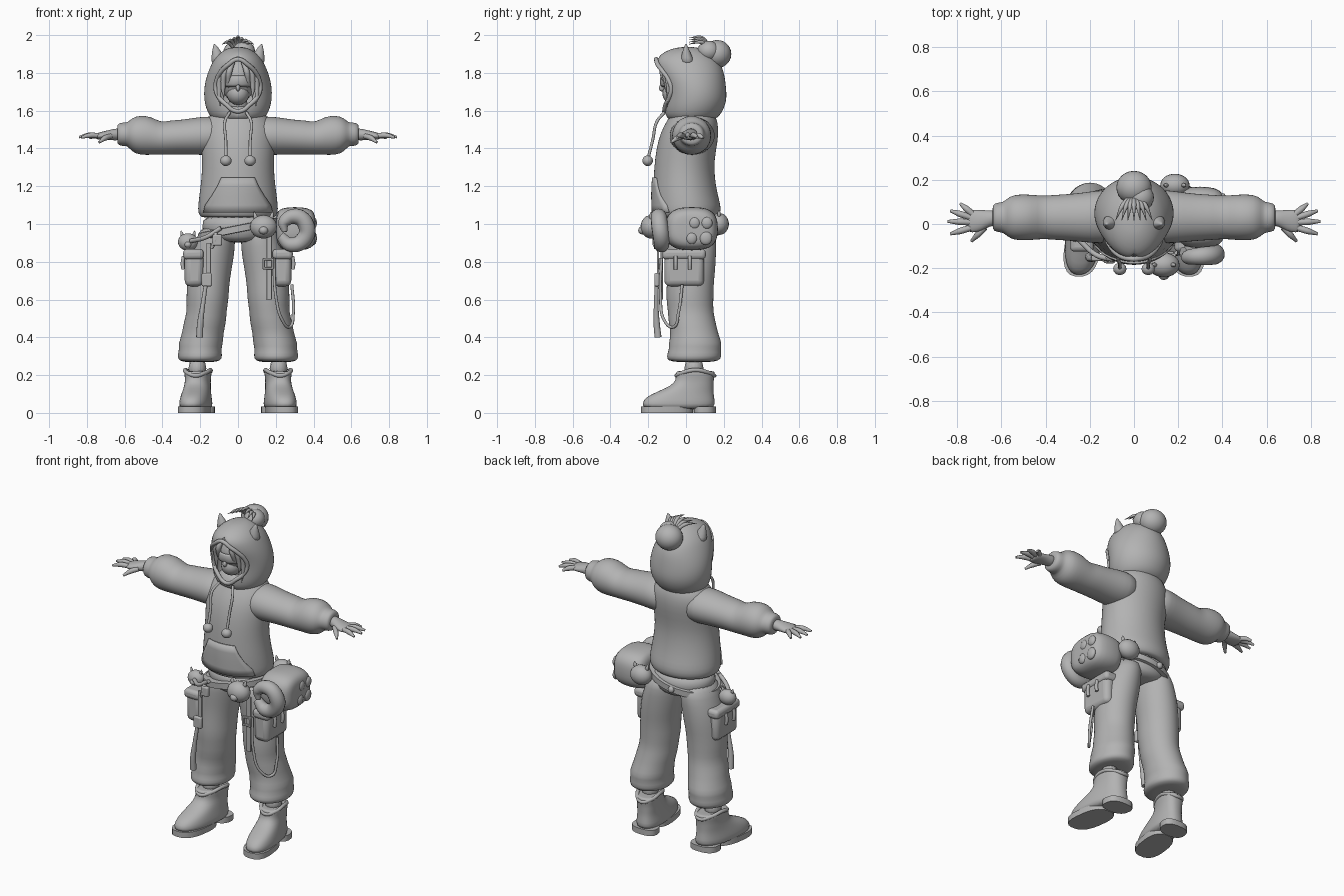
import bpy, bmesh, math
from mathutils import Vector

GREY = bpy.data.materials.new("plain_grey")
GREY.diffuse_color = (0.45, 0.45, 0.45, 1)


def finish(name, me, subsurf=0, solid=0.0, bevel=0.0, angle=60):
    ob = bpy.data.objects.new(name, me)
    bpy.context.scene.collection.objects.link(ob)
    me.materials.clear()
    me.materials.append(GREY)
    for p in me.polygons:
        p.use_smooth = True
    if not subsurf:
        me.set_sharp_from_angle(angle=math.radians(angle))
    if solid:
        m = ob.modifiers.new("thickness", 'SOLIDIFY')
        m.thickness, m.offset = solid, -1
    if bevel:
        m = ob.modifiers.new("round", 'BEVEL')
        m.width, m.segments = bevel, 3
    if subsurf:
        m = ob.modifiers.new("smooth", 'SUBSURF')
        m.levels = m.render_levels = subsurf
    return ob


def from_bm(bm, name, **kw):
    bmesh.ops.recalc_face_normals(bm, faces=bm.faces)
    me = bpy.data.meshes.new(name)
    bm.to_mesh(me)
    bm.free()
    return finish(name, me, **kw)


def bridge(bm, rings, closed=True):
    for a, b in zip(rings, rings[1:]):
        n = len(a)
        for i in range(n if closed else n - 1):
            j = (i + 1) % n
            bm.faces.new((a[i], a[j], b[j], b[i]))


def loft(name, secs, axis='Z', n=20, p=2.0, warp=None, subsurf=1):
    """Skin through ellipses: (centre x, y, z, radius a, radius b)."""
    bm, rings = bmesh.new(), []
    for x, y, z, ra, rb in secs:
        ring = []
        for i in range(n):
            t = math.tau * (i + .5) / n
            c, s = math.cos(t), math.sin(t)
            u = ra * math.copysign(abs(c) ** (2 / p), c)
            v = rb * math.copysign(abs(s) ** (2 / p), s)
            q = Vector((x + u, y + v, z) if axis == 'Z' else (x, y + u, z + v))
            ring.append(bm.verts.new(warp(q) if warp else q))
        rings.append(ring)
    bridge(bm, rings)
    bm.faces.new(rings[0])
    bm.faces.new(rings[-1])
    return from_bm(bm, name, subsurf=subsurf)


def ball(name, c, r, seg=20):
    bm = bmesh.new()
    bmesh.ops.create_uvsphere(bm, u_segments=seg, v_segments=seg // 2 + 2, radius=1)
    for v in bm.verts:
        v.co = Vector(c) + Vector([a * b for a, b in zip(v.co, r)])
    return from_bm(bm, name, angle=180)


def box(name, c, size, bevel=.01):
    bm = bmesh.new()
    bmesh.ops.create_cube(bm, size=1)
    for v in bm.verts:
        v.co = Vector(c) + Vector([a * b for a, b in zip(v.co, size)])
    return from_bm(bm, name, bevel=bevel, angle=40)


def tube(name, pts, r, radii=None, cyclic=False, res=3):
    cu = bpy.data.curves.new(name, 'CURVE')
    cu.dimensions, cu.bevel_depth, cu.bevel_resolution = '3D', r, res
    cu.use_fill_caps, cu.resolution_u = True, 6
    sp = cu.splines.new('BEZIER')
    sp.bezier_points.add(len(pts) - 1)
    for i, (b, q) in enumerate(zip(sp.bezier_points, pts)):
        b.co, b.radius = q, radii[i] if radii else 1
        b.handle_left_type = b.handle_right_type = 'AUTO'
    sp.use_cyclic_u = cyclic
    tmp = bpy.data.objects.new("tmp", cu)
    me = bpy.data.meshes.new_from_object(tmp)
    bpy.data.objects.remove(tmp)
    return finish(name, me)


# Hoodie body
TORSO = [(0, .005, 1.04, .17, .14), (0, .005, 1.03, .195, .165), (0, .005, 1.06, .214, .18),
         (0, .005, 1.10, .212, .18), (0, -.005, 1.16, .205, .172), (0, -.01, 1.25, .193, .162),
         (0, -.008, 1.34, .19, .158), (0, .01, 1.44, .2, .16), (0, .025, 1.51, .195, .148),
         (0, .035, 1.56, .165, .128), (0, .035, 1.60, .12, .105), (0, .035, 1.63, .1, .09)]
loft("hoodie_body", TORSO, n=28)


def torso_front(x, z):
    for a, b in zip(TORSO[1:], TORSO[2:]):
        if a[2] <= z <= b[2]:
            t = (z - a[2]) / (b[2] - a[2])
            cy, rx, ry = [a[k] + (b[k] - a[k]) * t for k in (1, 3, 4)]
            return cy - ry * math.sqrt(max(0, 1 - (x / rx) ** 2))


# Front pocket
bm, rows = bmesh.new(), []
for z, w in ((1.06, .185), (1.10, .175), (1.15, .14), (1.20, .11), (1.245, .09)):
    rows.append([bm.verts.new((w * k / 6, torso_front(w * k / 6, z) - .008, z)) for k in range(-6, 7)])
bridge(bm, rows, False)
from_bm(bm, "front_pocket", solid=.012)

# Hood: rings left open at the face; z, centre y, rx, ry, half width of opening
HOOD = [(1.55, .03, .13, .12, 0), (1.575, .035, .152, .145, 0), (1.60, .04, .165, .155, .02),
        (1.63, .045, .175, .163, .06), (1.67, .05, .181, .166, .1), (1.72, .047, .18, .166, .118),
        (1.77, .035, .17, .172, .11), (1.81, .022, .157, .177, .088), (1.845, .012, .142, .173, .05),
        (1.87, .005, .128, .163, .012), (1.90, 0, .103, .135, 0), (1.925, .005, .068, .09, 0),
        (1.938, .01, .03, .04, 0)]
bm, rings, rim = bmesh.new(), [], []
for z, cy, rx, ry, w in HOOD:
    f = math.asin(w / rx)
    ring = []
    for k in range(29):
        t = f + (math.tau - 2 * f) * k / 28
        ring.append(bm.verts.new((rx * math.sin(t), cy - ry * math.cos(t), z)))
    rings.append(ring)
    if w:
        rim.append(ring[0].co.copy())
bridge(bm, rings, False)
bm.faces.new(rings[-1][:-1])
bmesh.ops.remove_doubles(bm, verts=bm.verts, dist=.0005)
from_bm(bm, "hood", solid=.015, subsurf=1)
tube("hood_rim", rim + [Vector((-q.x, q.y, q.z)) for q in reversed(rim)], .012, cyclic=True)

# Head, neck, hair and visor
ball("head", (0, -.02, 1.765), (.092, .105, .125), 24)
ball("chin", (0, -.06, 1.69), (.06, .065, .06))
ball("nose", (0, -.128, 1.72), (.012, .016, .018), 10)
loft("neck", [(0, .01, 1.55, .06, .06), (0, .0, 1.72, .05, .05)])
bm, rows = bmesh.new(), []
for z, r in ((1.725, .104), (1.74, .112), (1.775, .112), (1.785, .106)):
    rows.append([bm.verts.new((r * .85 * math.sin(k * .15), -.025 - r * math.cos(k * .15),
                               z + (.012 if k == 0 and z < 1.73 else 0))) for k in range(-8, 9)])
bridge(bm, rows, False)
from_bm(bm, "visor", solid=.01)
for s in (-1, 1):
    ball("visor_hinge", (s * .078, -.1, 1.79), (.016, .016, .016), 12)
    for k, (x, zt) in enumerate(((.05, 1.72), (.075, 1.66), (.095, 1.62))):
        tube("fringe", [(s * .02, -.1, 1.87), (s * x * .9, -.125 + k * .012, 1.81),
                        (s * x * 1.05, -.11 + k * .01, (zt + 1.79) / 2), (s * x, -.1, zt)],
             .016, (.6, 1, .8, .05))
    # Hood ears
    loft("hood_ear", [(s * .095, .01, 1.84, .05, .045), (s * .105, .005, 1.88, .038, .033),
                      (s * .115, 0, 1.92, .022, .018), (s * .125, 0, 1.955, .004, .004)], n=12)
ball("hair_bun", (0, .165, 1.9), (.08, .075, .074), 24)
ball("hair_bun_knot", (.03, .12, 1.915), (.06, .06, .055))
for k in range(-3, 4):
    x = k * .028
    tube("hair_spike", [(x * .2, .12, 1.93), (x * .6, .085, 1.985 - abs(k) * .008),
                        (x, .015, 1.985 - abs(k) * .011)], .012, (1, .9, .08))

for s in (-1, 1):
    # Sleeves and cuffs
    arm = [(.06, .035, 1.465, .12, .1), (.16, .033, 1.468, .122, .104), (.22, .03, 1.465, .114, .1),
           (.3, .03, 1.46, .106, .092), (.36, .03, 1.458, .103, .092), (.41, .03, 1.452, .098, .086),
           (.46, .03, 1.468, .104, .103), (.52, .03, 1.47, .106, .106), (.56, .03, 1.472, .098, .092),
           (.585, .03, 1.475, .074, .062), (.60, .03, 1.475, .069, .064), (.635, .03, 1.475, .064, .06),
           (.64, .03, 1.475, .045, .04)]
    loft("sleeve", [(s * a[0],) + a[1:] for a in arm], 'X')
    # Hands
    palm = [(.61, .028, 1.475, .036, .034), (.655, .026, 1.474, .036, .032), (.69, .015, 1.47, .05, .026),
            (.735, .012, 1.466, .054, .02), (.755, .012, 1.464, .045, .014)]
    loft("palm", [(s * a[0],) + a[1:] for a in palm], 'X', n=14)
    for (x0, y0, z0), (x1, y1, z1) in (((.73, .045, 1.468), (.785, .092, 1.455)),
                                       ((.74, .03, 1.468), (.83, .06, 1.458)),
                                       ((.74, .008, 1.468), (.842, .012, 1.46)),
                                       ((.74, -.018, 1.468), (.83, -.045, 1.458)),
                                       ((.675, -.015, 1.465), (.735, -.078, 1.432))):
        tube("finger", [(s * x0, y0, z0), (s * (x0 + x1) / 2, (y0 + y1) / 2, (z0 + z1) / 2 + .006),
                        (s * x1, y1, z1)], .0145, (1, 1, .45))
    # Drawstrings
    tube("drawstring", [(s * .045, -.115, 1.59), (s * .07, -.155, 1.54), (s * .065, -.175, 1.45),
                        (s * .064, -.2, 1.35)], .008)
    ball("drawstring_bobble", (s * .064, -.203, 1.335), (.03, .028, .028), 16)
    # Trouser legs
    leg = [(.105, .025, 1.0, .085, .125), (.118, .027, .92, .105, .135), (.135, .028, .84, .116, .132),
           (.148, .028, .76, .115, .128), (.158, .022, .68, .112, .125), (.162, .02, .6, .113, .126),
           (.165, .024, .54, .105, .12), (.175, .032, .48, .113, .126), (.187, .045, .42, .11, .126),
           (.198, .05, .365, .119, .143), (.2, .047, .34, .112, .137), (.202, .043, .30, .12, .148),
           (.202, .04, .275, .112, .138), (.205, .04, .268, .07, .08)]
    loft("trouser_leg", [(s * a[0],) + a[1:] for a in leg], n=24)
    loft("ankle", [(s * .215, .042, .17, .052, .056), (s * .215, .042, .3, .052, .056)], n=16)

    # Boots, toes turned out
    def splay(q, s=s):
        return Vector((q.x + s * (.05 - q.y) * .13, q.y, q.z))
    boot = [(-.04, .015, .082, .192), (-.04, .05, .084, .195), (-.032, .085, .078, .182),
            (.0, .115, .072, .146), (.035, .145, .068, .112), (.047, .175, .066, .1),
            (.05, .205, .07, .104), (.05, .222, .07, .102), (.05, .22, .052, .08)]
    loft("boot", [(s * .212, y, z, a, b) for y, z, a, b in boot], n=24, p=2.4, warp=splay)
    for nm, y, ry in (("boot_sole", -.1, .138), ("boot_heel", .1, .06)):
        loft(nm, [(s * .212, y, z, .083, ry) for z in (0, .002, .03, .035)], n=24, p=2.6,
             warp=splay, subsurf=0)
    tube("boot_collar", [splay(Vector((s * .212 + .066 * math.cos(k * .785), .05 + .1 * math.sin(k * .785),
                                       .212 + .015 * math.cos(k * 1.57)))) for k in range(8)], .011, cyclic=True)

    # Cargo pockets
    box("cargo_pocket", (s * .232, -.01, .76), (.1, .21, .18), .03)
    box("cargo_flap", (s * .236, -.01, .84), (.108, .23, .055), .02)
    for y in (-.055, .02):
        tube("flap_toggle", [(s * .288, y, .83), (s * .294, y, .79), (s * .29, y, .76)], .01)

# Hips and slanted belt
loft("trouser_hips", [(0, .02, .9, .1, .12), (0, .02, .93, .175, .145), (0, .02, .98, .195, .155),
                      (0, .015, 1.06, .19, .155)], n=24)
loft("belt", [(0, .01, z, a, a - .035) for z, a in ((.955, .195), (.957, .212), (.992, .212), (.994, .195))],
     n=32, subsurf=0, warp=lambda q: Vector((q.x, q.y, q.z + .2 * q.x)))
ball("belt_stud", (-.03, .19, .97), (.02, .015, .02), 12)

# Hip pack with paw pads and curled tail
loft("hip_pack", [(x, .03, .975, a, b) for x, a, b in ((.2, .1, .08), (.22, .135, .11), (.3, .142, .117),
                                                      (.37, .135, .112), (.405, .11, .09), (.41, .06, .05))],
     'X', n=24, p=2.8)
for y, z, r in ((.045, 1.005, .03), (.11, 1.005, .03), (.03, .925, .03), (.105, .925, .034)):
    ball("paw_pad", (.402, y, z), (.016, r, r * 1.05), 14)
tube("curled_tail", [(.29 + r * math.cos(t), -.13 - d, .97 + r * math.sin(t)) for t, r, d in
                     ((3.6, .075, .0), (4.6, .08, .0), (5.6, .078, .0), (6.6, .075, .01),
                      (7.6, .072, .015), (8.7, .06, .02), (9.7, .045, .025))],
     .044, (.6, .9, 1, 1, .95, .75, .3), res=5)

# Animal-head pouches
for nm, c, r in (("front_head_pouch", (.135, -.185, .985), .062), ("back_round_pouch", (.185, .175, 1.0), .058),
                 ("side_head_pouch", (-.265, -.03, .905), .046)):
    ball(nm, c, (r * 1.15, r * .9, r))
    ball(nm + "_muzzle", (c[0], c[1] - r * .75, c[2] - r * .3), (r * .4, r * .35, r * .35), 12)
    for s in (-1, 1):
        x, y, z = c
        loft(nm + "_ear", [(x + s * r * .6, y, z + r * .5, r * .35, r * .3),
                           (x + s * r * .8, y, z + r * 1.35, r * .06, r * .06)], n=10)

# Hanging straps and buckles
tube("side_pouch_cord", [(-.09, -.16, .98), (-.17, -.14, .93), (-.25, -.07, .91)], .012)
tube("charm_cord", [(-.12, -.15, .97), (-.12, -.165, .92), (-.14, -.16, .87)], .014, (.6, 1, .6))
box("strap_clip", (-.11, -.165, .915), (.05, .025, .06), .008)
box("strap_upper", (-.155, -.148, .8), (.024, .012, .2), .003)
box("strap_buckle", (-.165, -.155, .705), (.055, .026, .07), .008)
tube("strap_tail", [(-.17, -.155, .68), (-.185, -.158, .58), (-.2, -.155, .47), (-.203, -.148, .4)],
     .017, (.6, .7, 1, 1.1))
box("thigh_strap", (.165, -.128, .77), (.028, .012, .34), .003)
for dx, dz, w, h in ((0, .024, .056, .012), (0, -.024, .056, .012), (.024, 0, .012, .056), (-.024, 0, .012, .056)):
    box("thigh_buckle", (.16 + dx, -.14, .79 + dz), (w, .014, h), .003)
tube("loop_strap", [(.19, -.13, .82), (.2, -.135, .62), (.235, -.115, .49), (.275, -.065, .455),
                    (.293, -.04, .53), (.285, -.02, .68)], .008)
